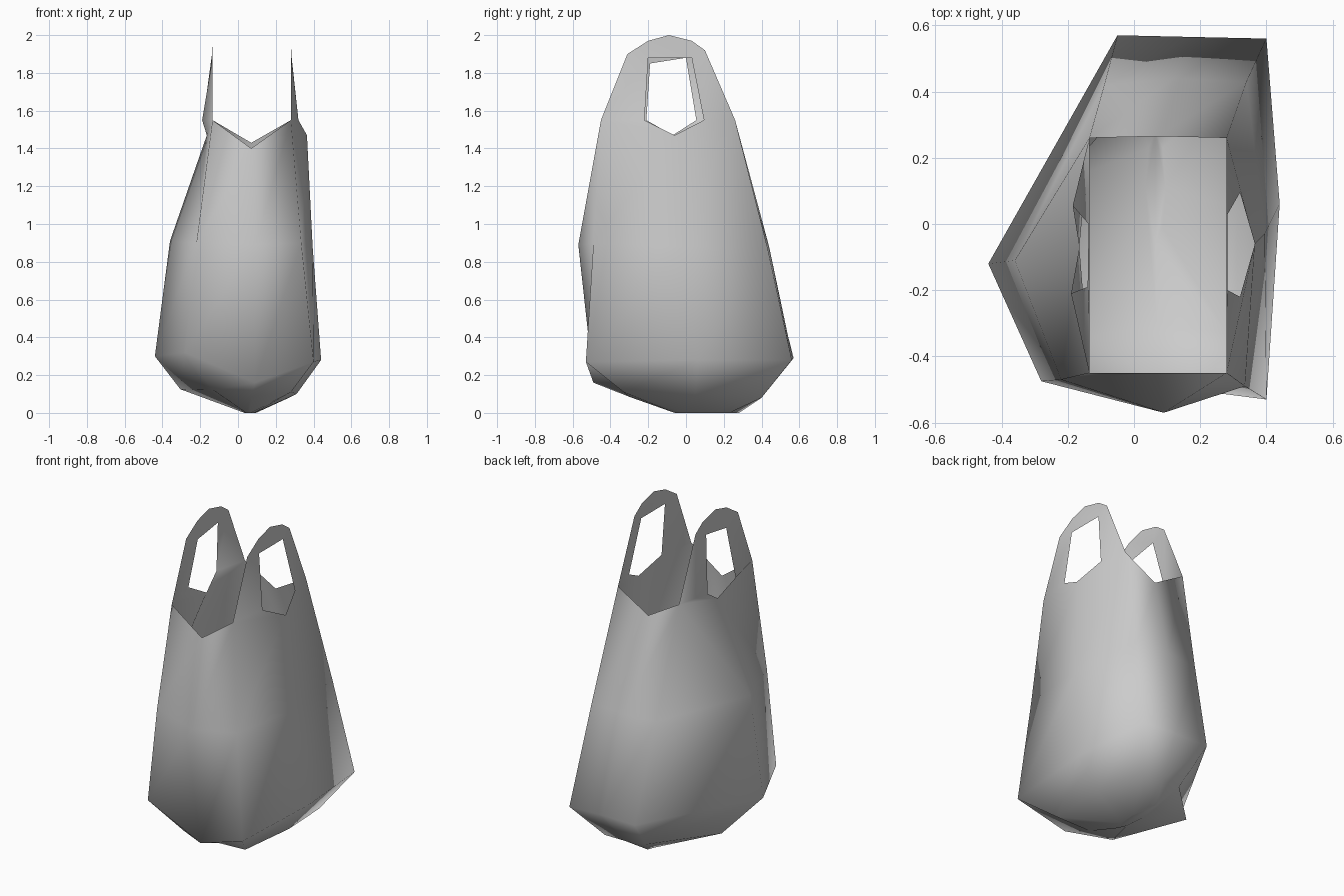
import bpy, bmesh, math

if "Cube" in bpy.data.objects:
    bpy.data.objects.remove(bpy.data.objects["Cube"])

bm = bmesh.new()
V = lambda p: bm.verts.new(p)

def bridge(a, b):
    for i in range(len(a)):
        j = (i + 1) % len(a)
        bm.faces.new((a[i], a[j], b[j], b[i]))

# Cross-sections, anticlockwise: front, front-right, right, back-right, back, back-left, left, front-left
belly = [V(p) for p in [(.09, -.57, .89), (.335, -.49, .9), (.395, -.03, .88), (.34, .43, .88),
                        (.12, .44, .88), (-.09, .42, .88), (-.36, -.11, .91), (-.22, -.47, .9)]]
base = [V(p) for p in [(.09, -.49, .16), (.40, -.53, .27), (.44, .06, .28), (.40, .56, .28),
                       (.17, .565, .29), (-.05, .57, .29), (-.44, -.12, .30), (-.28, -.475, .32)]]
under = [V(p) for p in [(.07, -.30, .085), (.28, -.33, .11), (.31, .05, .10), (.27, .40, .08),
                        (.13, .40, .08), (0, .39, .09), (-.305, .09, .125), (-.13, -.34, .12)]]
# Small flat patch the bag rests on
floor = []
for i in range(8):
    a = math.radians(-90 + 45 * i)
    floor.append(V((.065 + .03 * math.cos(a), .11 + .17 * math.sin(a), 0)))
bridge(base, belly)
bridge(under, base)
bridge(floor, under)
bm.faces.new(floor[::-1])

# Flat handle with its cut-out, running from the front rim corner to the back one
ARC = [(-.45, 1.55), (-.31, 1.9), (-.2, 1.97), (-.09, 2.0), (.03, 1.97), (.10, 1.92), (.26, 1.55)]

def handle(x, hole, low, b_front, b_mid, b_back):
    o = [V((x, y, z)) for y, z in ARC]
    h = [V(p) for p in hole]
    m = V(low)
    for f in [(o[0], o[1], h[1], h[0]), (o[1], o[2], h[1]), (o[2], o[3], h[2], h[1]),
              (o[3], o[4], h[2]), (o[4], o[5], h[2]), (o[5], o[6], h[3], h[2]),
              (o[0], m, h[0]), (m, o[6], h[3]),
              (b_front, b_mid, m, o[0]), (b_mid, b_back, o[6], m)]:
        bm.faces.new(f)
    return o[0], o[6]

fr, br = handle(.28, [(.32, -.22, 1.55), (.283, -.2, 1.88), (.283, .03, 1.88), (.32, .095, 1.55)],
                (.365, -.06, 1.47), belly[1], belly[2], belly[3])
fl, bl = handle(-.135, [(-.19, -.21, 1.55), (-.14, -.19, 1.85), (-.137, 0, 1.88), (-.185, .055, 1.55)],
                (-.165, -.07, 1.47), belly[7], belly[6], belly[5])

# Front and back panels dipping at the mouth
for left, right, dip, b in ((fl, fr, (.07, -.45, 1.40), (belly[7], belly[0], belly[1])),
                            (br, bl, (.07, .265, 1.43), (belly[3], belly[4], belly[5]))):
    d = V(dip)
    bm.faces.new((b[0], b[1], d, left))
    bm.faces.new((b[1], b[2], right, d))

bmesh.ops.recalc_face_normals(bm, faces=bm.faces)
me = bpy.data.meshes.new("carrier_bag")
bm.to_mesh(me)
bm.free()
bag = bpy.data.objects.new("carrier_bag", me)
bpy.context.collection.objects.link(bag)
bpy.context.view_layer.objects.active = bag
bag.select_set(True)
# The soft film is smooth shaded even round its corners
bpy.ops.object.shade_smooth_by_angle(angle=math.radians(100))
